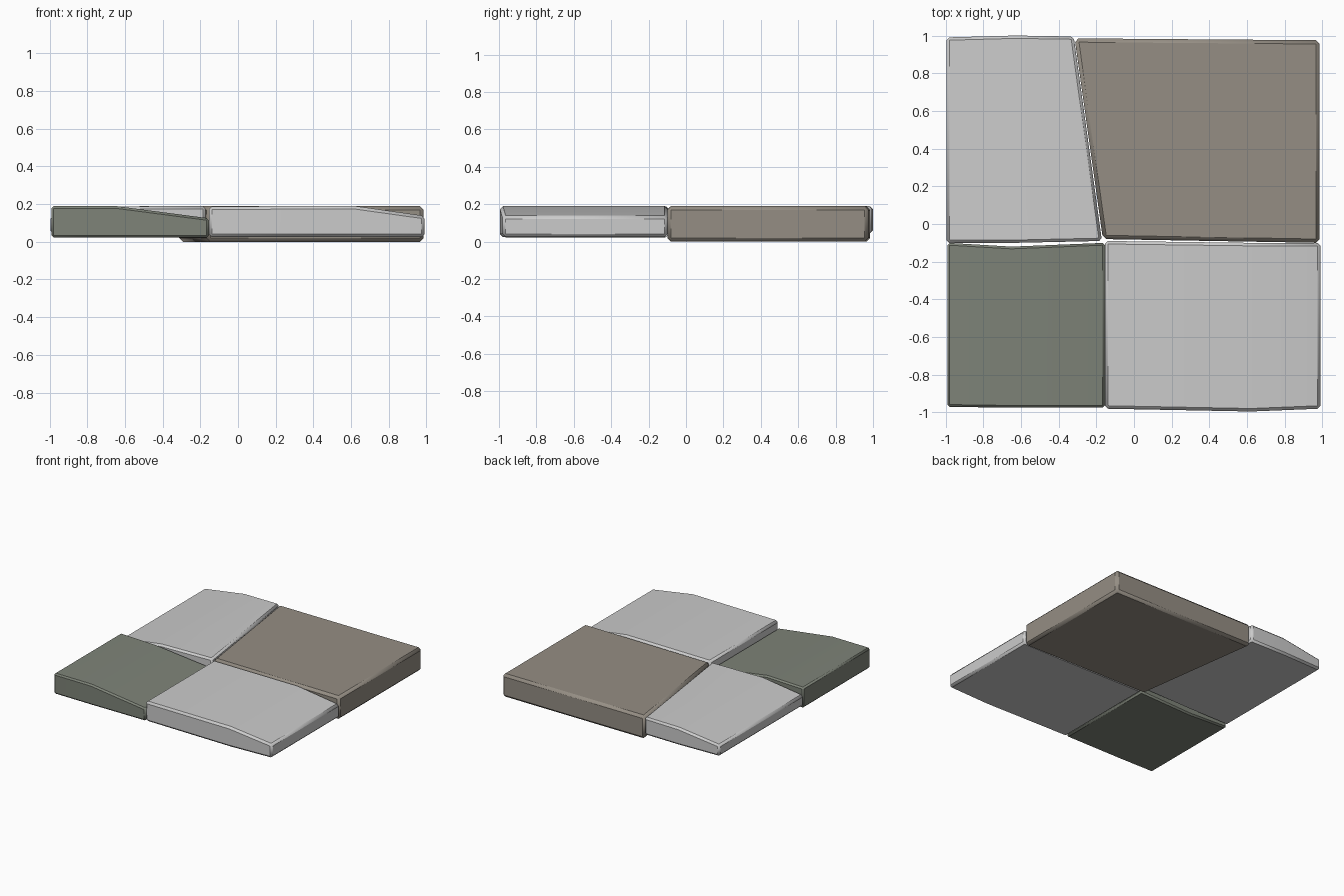
import bpy, bmesh

if "Cube" in bpy.data.objects:
    bpy.data.objects.remove(bpy.data.objects["Cube"])


def material(name, rgb):
    m = bpy.data.materials.new(name)
    m.diffuse_color = (*rgb, 1)
    m.use_nodes = True
    m.node_tree.nodes["Principled BSDF"].inputs["Base Color"].default_value = m.diffuse_color
    return m


def slab(name, stations, z0, bevel, mat=None):
    """Stone slab swept through stations (x_front, y_front, x_back, y_back, z_top)."""
    bm = bmesh.new()
    rings = []
    for xf, yf, xb, yb, z in stations:
        rings.append([bm.verts.new(p) for p in
                      ((xf, yf, z0), (xf, yf, z), (xb, yb, z), (xb, yb, z0))])
    for a, b in zip(rings, rings[1:]):
        for i in range(4):
            j = (i + 1) % 4
            bm.faces.new((a[i], a[j], b[j], b[i]))
    bm.faces.new(rings[0])
    bm.faces.new(rings[-1])
    bmesh.ops.recalc_face_normals(bm, faces=bm.faces)
    me = bpy.data.meshes.new(name)
    bm.to_mesh(me)
    bm.free()
    ob = bpy.data.objects.new(name, me)
    bpy.context.collection.objects.link(ob)
    if mat:
        me.materials.append(mat)
    # worn edges
    mod = ob.modifiers.new("worn_edges", 'BEVEL')
    mod.width = bevel
    mod.segments = 1
    mod.limit_method = 'ANGLE'
    mod.angle_limit = 0.7
    bpy.ops.object.select_all(action='DESELECT')
    ob.select_set(True)
    bpy.context.view_layer.objects.active = ob
    bpy.ops.object.shade_smooth_by_angle(angle=0.5)
    return ob


brown = material("warm_stone", (0.30, 0.27, 0.23))
green = material("green_stone", (0.21, 0.23, 0.19))

# big flat slab, back right
slab("back_right_slab", [
    (-0.165, -0.08, -0.315, 0.985, 0.19),
    (0.985, -0.10, 0.985, 0.975, 0.19)], 0.0, 0.02, brown)

# slab dipping to the left, back left
slab("back_left_slab", [
    (-0.995, -0.10, -0.995, 0.99, 0.138),
    (-0.63, -0.10, -0.63, 1.0, 0.188),
    (-0.17, -0.09, -0.32, 0.995, 0.19)], 0.045, 0.015)

# slab dipping to the right, front left
slab("front_left_slab", [
    (-0.99, -0.97, -0.99, -0.10, 0.19),
    (-0.65, -0.975, -0.65, -0.12, 0.19),
    (-0.155, -0.975, -0.155, -0.10, 0.125)], 0.022, 0.012, green)

# slab dipping to the right, front right
slab("front_right_slab", [
    (-0.155, -0.98, -0.155, -0.09, 0.188),
    (0.62, -0.995, 0.62, -0.10, 0.19),
    (0.99, -0.98, 0.99, -0.10, 0.138)], 0.025, 0.016)
